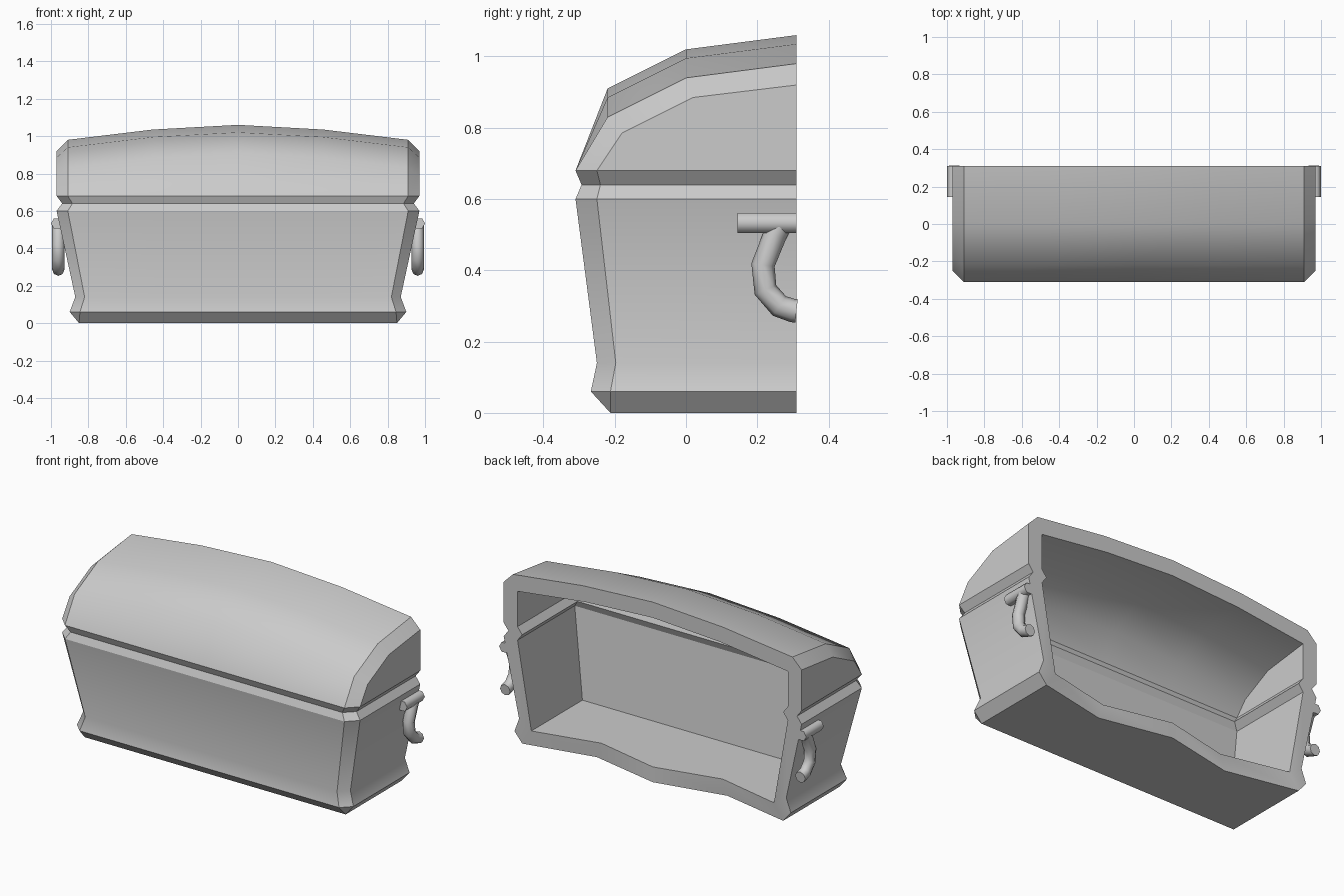
import bpy, bmesh
from math import radians, pi
from mathutils import Matrix

if "Cube" in bpy.data.objects:
    bpy.data.objects.remove(bpy.data.objects["Cube"])

BACK = 0.31


def finish(obj, angle):
    bpy.ops.object.select_all(action='DESELECT')
    obj.select_set(True)
    bpy.context.view_layer.objects.active = obj
    if obj.type == 'CURVE':
        bpy.ops.object.convert(target='MESH')
        obj = bpy.context.object
    bpy.ops.object.shade_smooth_by_angle(angle=radians(angle))
    return obj


def add_object(name, bm):
    mesh = bpy.data.meshes.new(name)
    bm.to_mesh(mesh)
    bm.free()
    obj = bpy.data.objects.new(name, mesh)
    bpy.context.collection.objects.link(obj)
    return obj


def mirrored(half):
    """Left half plus centre point -> full row of nine points."""
    return half + [(-x, y, z) for x, y, z in half[-2::-1]]


def skin(levels, lid):
    """Rows of nine points: floor back edge, wall rings, then the arched lid."""
    z, fx = levels[0][:2]
    # floor back edge dips forward at the quarter points
    rows = [mirrored([(-fx, BACK, z)] * 3 + [(-fx / 2, 0.222, z), (0, BACK, z)])]
    for z, fx, sx, fy, sy in levels:
        rows.append(mirrored([(-sx, BACK, z), (-sx, sy, z), (-fx, fy, z),
                              (-fx / 2, fy, z), (0, fy, z)]))
    z, fx, sx = levels[-1][:3]
    for sy, sz, fy, fz in lid:
        rows.append(mirrored([(-sx, BACK, z), (-sx, sy, sz), (-fx, fy, fz),
                              (-fx / 2, fy, fz + 0.055), (0, fy, fz + 0.08)]))
    return rows


# Chest shell: z, front half width, side half width, front y, side corner y
outer = skin(
    [(0, .85, .85, -.212, -.212), (.06, .845, .90, -.267, -.212),
     (.14, .82, .87, -.25, -.197), (.60, .91, .97, -.31, -.25),
     (.64, .885, .94, -.293, -.24), (.68, .91, .97, -.31, -.25)],
    [(-.18, .785, -.22, .83), (.02, .885, 0, .94), (BACK, .92, BACK, .98)])
inner = skin(
    [(.09, .79, .79, -.165, -.165)] * 3 +
    [(.60, .88, .88, -.222, -.222), (.64, .85, .85, -.205, -.205),
     (.68, .88, .88, -.222, -.222)],
    [(-.155, .76, -.155, .76), (.027, .852, .027, .852), (BACK, .888, BACK, .888)])

bm = bmesh.new()
verts = {}


def vert(p):
    key = tuple(round(c, 4) for c in p)
    if key not in verts:
        verts[key] = bm.verts.new(p)
    return verts[key]


def face(*points):
    vs = list(dict.fromkeys(vert(p) for p in points))
    if len(vs) > 2 and not bm.faces.get(vs):
        bm.faces.new(vs)


n = len(outer)
for rows in (outer, inner):
    for a, b in zip(rows, rows[1:]):
        for j in range(8):
            face(a[j], a[j + 1], b[j + 1], b[j])
# rim joining both skins around the open back
for i in (0, n - 1):
    for j in range(8):
        face(outer[i][j], outer[i][j + 1], inner[i][j + 1], inner[i][j])
for j in (0, 8):
    for i in range(n - 1):
        face(outer[i][j], outer[i + 1][j], inner[i + 1][j], inner[i][j])
bmesh.ops.recalc_face_normals(bm, faces=bm.faces)
# crisp groove and corner bevels
for e in bm.edges:
    za, zb = (round(v.co.z, 3) for v in e.verts)
    if za == zb and za in (.6, .64, .68):
        e.smooth = False
for a, b in zip(outer, outer[1:]):
    for j in (1, 2, 6, 7):
        e = bm.edges.get((vert(a[j]), vert(b[j]))) if a[j] != b[j] else None
        if e:
            e.smooth = False
finish(add_object("chest_shell", bm), 43)

# Handles on both ends
for side, sign in (("left", -1), ("right", 1)):
    bm = bmesh.new()
    bmesh.ops.create_cone(bm, cap_ends=True, segments=6, radius1=.032,
                          radius2=.032, depth=.165,
                          matrix=Matrix.Translation((sign * .968, BACK - .0825, .533))
                          @ Matrix.Rotation(pi / 2, 4, 'X') @ Matrix.Rotation(pi / 2, 4, 'Z'))
    finish(add_object(side + "_handle_bar", bm), 65)

    curve = bpy.data.curves.new(side + "_handle_ring", 'CURVE')
    curve.dimensions = '3D'
    curve.bevel_depth = .033
    curve.bevel_resolution = 2
    curve.use_fill_caps = True
    path = [(.265, .53), (.25, .50), (.216, .415), (.223, .345),
            (.262, .30), (.30, .287), (BACK, .286)]
    spline = curve.splines.new('POLY')
    spline.points.add(len(path) - 1)
    for point, (y, z) in zip(spline.points, path):
        point.co = (sign * .961, y, z, 1)
    obj = bpy.data.objects.new(side + "_handle_ring", curve)
    bpy.context.collection.objects.link(obj)
    finish(obj, 50)
